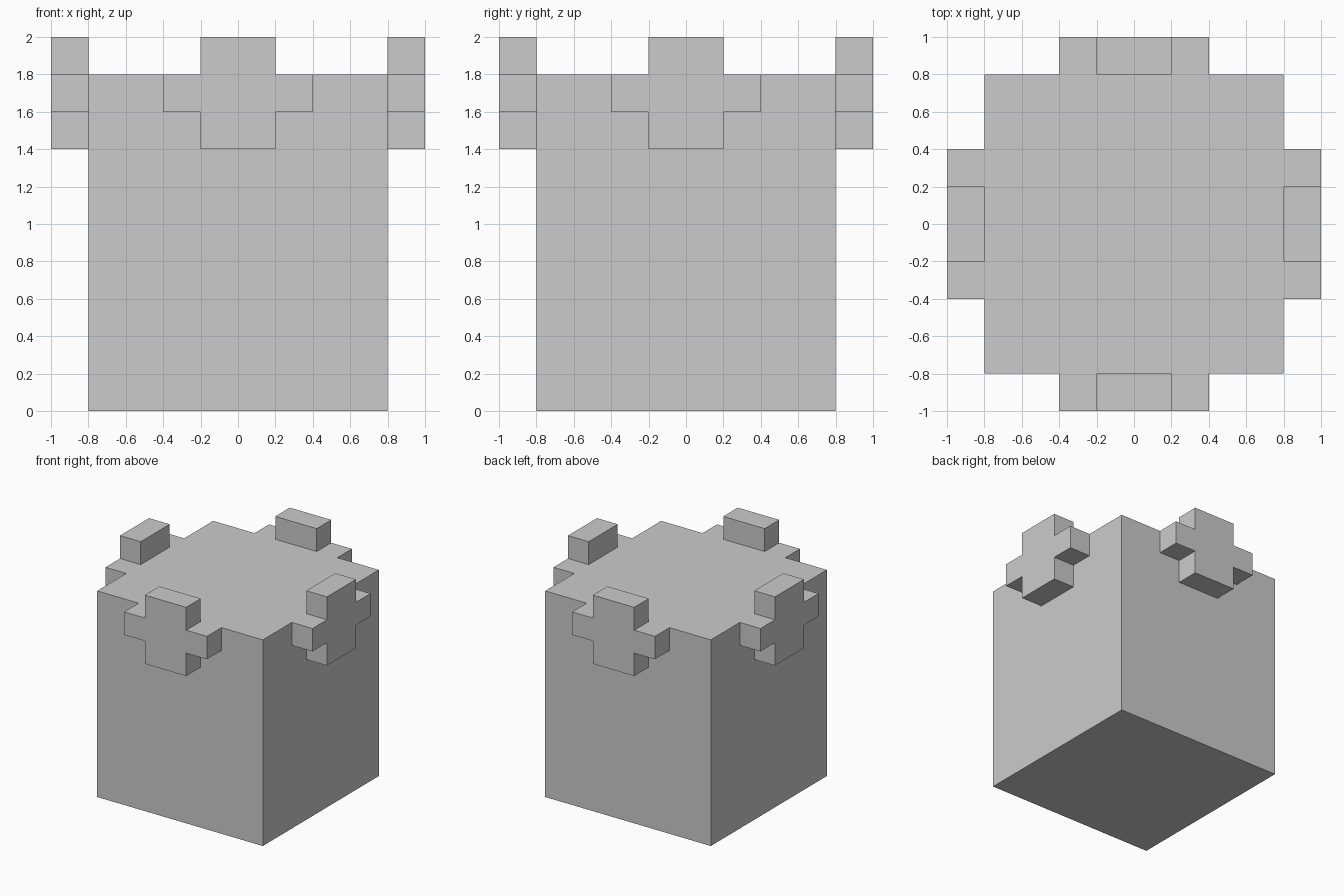
import bpy, bmesh
from math import pi
from mathutils import Matrix

if "Cube" in bpy.data.objects:
    bpy.data.objects.remove(bpy.data.objects["Cube"])

def add_object(name, bm):
    bmesh.ops.recalc_face_normals(bm, faces=bm.faces)
    mesh = bpy.data.meshes.new(name)
    bm.to_mesh(mesh)
    bm.free()
    obj = bpy.data.objects.new(name, mesh)
    bpy.context.collection.objects.link(obj)
    return obj

# Main block
bm = bmesh.new()
bmesh.ops.create_cube(bm, size=1, matrix=Matrix.Translation((0, 0, 0.9)) @ Matrix.Diagonal((1.6, 1.6, 1.8, 1)))
add_object("body", bm)

# Raised cross on each side, standing proud of the top
half = [(0.2, 1.4), (0.2, 1.6), (0.4, 1.6), (0.4, 1.8), (0.2, 1.8), (0.2, 2.0)]
outline = half + [(-x, z) for x, z in reversed(half)]
for i, side in enumerate(("front", "right", "back", "left")):
    bm = bmesh.new()
    face = bm.faces.new([bm.verts.new((x, -1.0, z)) for x, z in outline])
    ext = bmesh.ops.extrude_face_region(bm, geom=[face], use_keep_orig=True)
    moved = [g for g in ext["geom"] if isinstance(g, bmesh.types.BMVert)]
    bmesh.ops.translate(bm, verts=moved, vec=(0, 0.2, 0))
    bmesh.ops.rotate(bm, verts=bm.verts, cent=(0, 0, 0), matrix=Matrix.Rotation(i * pi / 2, 3, 'Z'))
    add_object(side + "_cross", bm)
